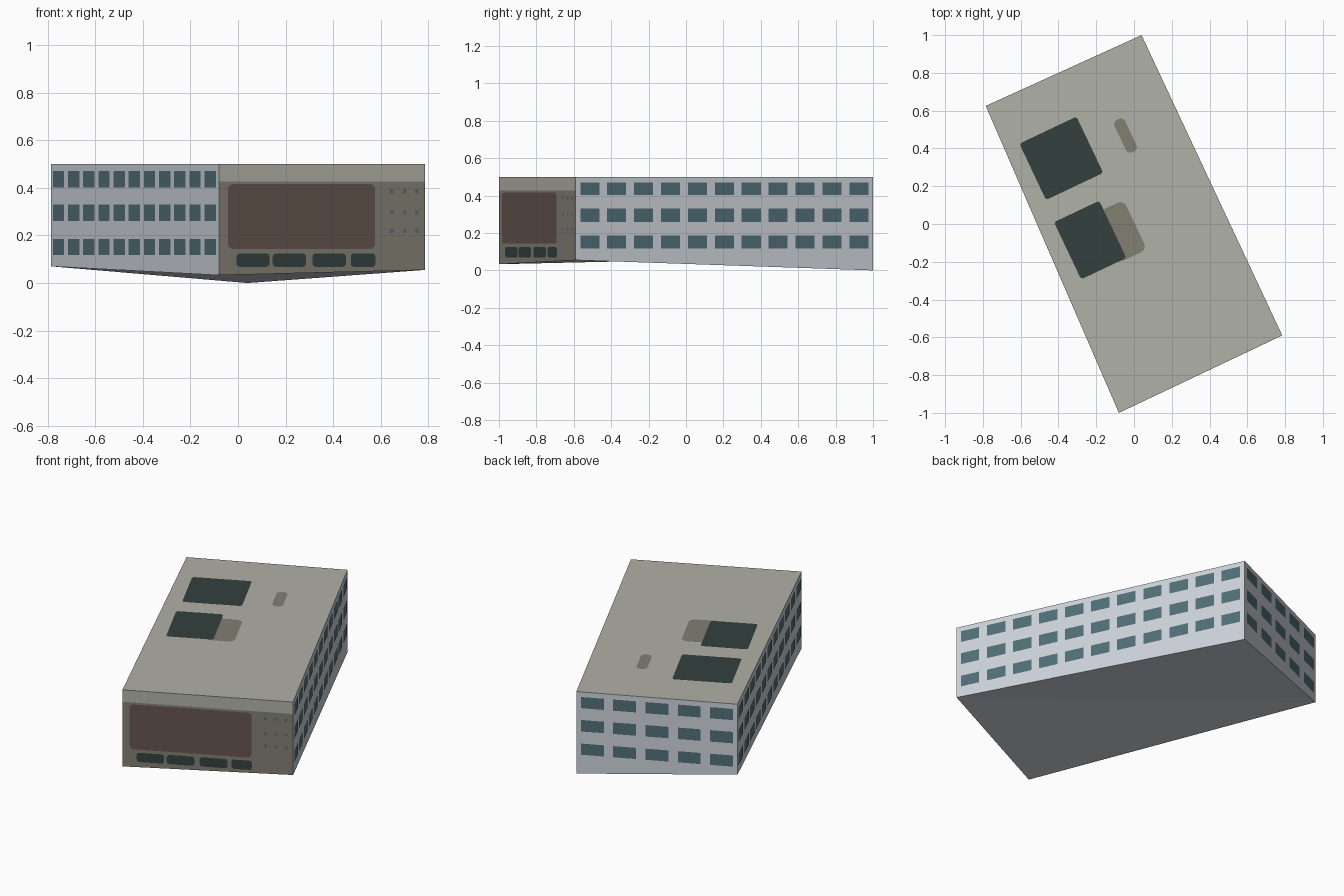
import bpy, math
from mathutils import Vector

if "Cube" in bpy.data.objects:
    bpy.data.objects.remove(bpy.data.objects["Cube"])


def mat(name, hexcol):
    m = bpy.data.materials.new(name)
    c = [int(hexcol[i:i + 2], 16) / 255 for i in (0, 2, 4)]
    lin = [v / 12.92 if v <= 0.04045 else ((v + 0.055) / 1.055) ** 2.4 for v in c]
    m.diffuse_color = (*lin, 1)
    m.use_nodes = True
    m.node_tree.nodes["Principled BSDF"].inputs["Base Color"].default_value = m.diffuse_color
    return m


WALL = mat("pale_blue_grey_wall", "cdd3da")
ROOF = mat("olive_grey_roof", "b0b1a6")
STONE = mat("dark_olive_stone", "827e72")
BROWN = mat("brown_panel", "64534c")
GLASS = mat("teal_glass", "516f77")
DARK = mat("dark_slate", "33413f")

TOP = 0.5
# footprint corners, anticlockwise: front, right, back, left (z = ground level)
D = Vector((-0.08, -1.0, 0.033))
C = Vector((0.785, -0.59, 0.055))
B = Vector((0.04, 1.0, 0.0))
A = Vector((-0.785, 0.625, 0.07))


def make(name, verts, faces, mats, idx=None):
    me = bpy.data.meshes.new(name)
    me.from_pydata(verts, [], faces)
    for m in mats:
        me.materials.append(m)
    if idx:
        for p, i in zip(me.polygons, idx):
            p.material_index = i
    ob = bpy.data.objects.new(name, me)
    bpy.context.collection.objects.link(ob)
    return ob


def rounded(u0, u1, v0, v1, r):
    """Outline of a rectangle in metres, with optional rounded corners."""
    if r == 0:
        return [(u0, v0), (u1, v0), (u1, v1), (u0, v1)]
    pts = []
    for k, (cu, cv) in enumerate([(u1 - r, v0 + r), (u1 - r, v1 - r),
                                  (u0 + r, v1 - r), (u0 + r, v0 + r)]):
        for s in range(4):
            a = math.radians(-90 + 90 * k + 30 * s)
            pts.append((cu + r * math.cos(a), cv + r * math.sin(a)))
    return pts


def plates(name, origin, u, v, rects, material, lift=0.002, r=0.0):
    """Thin painted plates on the plane given by origin and axes u, v."""
    n = u.cross(v).normalized() * lift
    verts, faces = [], []
    for rect in rects:
        pts = rounded(*rect, r)
        faces.append(list(range(len(verts), len(verts) + len(pts))))
        verts += [origin + u * a + v * b + n for a, b in pts]
    return make(name, verts, faces, [material])


def flat(p):
    return Vector((p.x, p.y, 0))


# building shell: walls, front cornice band, roof and sloping underside
ring = [D, C, B, A]
tops = [Vector((p.x, p.y, TOP)) for p in ring]
band = [Vector((p.x, p.y, 0.427)) for p in (D, C)]
make("building_shell", ring + tops + band,
     [(0, 1, 9, 8), (8, 9, 5, 4), (1, 2, 6, 5, 9), (2, 3, 7, 6), (3, 0, 8, 4, 7),
      (4, 5, 6, 7), (0, 3, 1), (3, 2, 1)],
     [WALL, ROOF, STONE], [2, 1, 0, 0, 0, 1, 0, 0])

# window rows on the three plain walls
Z = Vector((0, 0, 1))
ROWS = [(0.118, 0.186), (0.26, 0.33), (0.402, 0.47)]
for name, p, q, count, first, last, width in [
        ("right_windows", C, B, 11, 0.047, 0.952, 0.064),
        ("back_windows", B, A, 5, 0.1, 0.902, 0.142),
        ("left_windows", A, D, 11, 0.046, 0.95, 0.068)]:
    edge = flat(q) - flat(p)
    length = edge.length
    rects = []
    for i in range(count):
        f = first + (last - first) * i / (count - 1)
        for lo, hi in ROWS:
            rects.append(((f - width / 2) * length, (f + width / 2) * length, lo, hi))
    plates(name, flat(p), edge.normalized(), Z, rects, GLASS)

# front: large panel, low windows and small vents, placed by their x position
edge = flat(C) - flat(D)
along = edge.normalized()


def fx(x):
    return (x - D.x) / along.x


plates("front_panel", flat(D), along, Z,
       [(fx(-0.043), fx(0.575), 0.143, 0.416)], BROWN, r=0.022)
plates("front_low_windows", flat(D), along, Z,
       [(fx(a), fx(b), 0.068, 0.124) for a, b in
        [(-0.007, 0.132), (0.145, 0.285), (0.312, 0.453), (0.473, 0.577)]],
       DARK, r=0.014)
plates("front_vents", flat(D), along, Z,
       [(fx(x) - 0.008, fx(x) + 0.008, z - 0.009, z + 0.009)
        for x in (0.645, 0.7, 0.75) for z in (0.22, 0.296, 0.386)], GLASS)

# roof markings, laid out along the building's own axes
across = Vector((along.x, along.y, 0))
back = Z.cross(across)


def roof_plate(name, cx, cy, w, d, material, lift, r):
    plates(name, Vector((cx, cy, TOP)), across, back,
           [(-w / 2, w / 2, -d / 2, d / 2)], material, lift, r)


roof_plate("roof_hatch_back", -0.385, 0.348, 0.335, 0.33, DARK, 0.003, 0.015)
roof_plate("roof_hatch_front", -0.232, -0.085, 0.265, 0.335, DARK, 0.003, 0.015)
roof_plate("roof_patch_large", -0.07, -0.04, 0.17, 0.29, STONE, 0.0015, 0.035)
roof_plate("roof_patch_small", -0.045, 0.468, 0.062, 0.19, STONE, 0.0015, 0.025)
